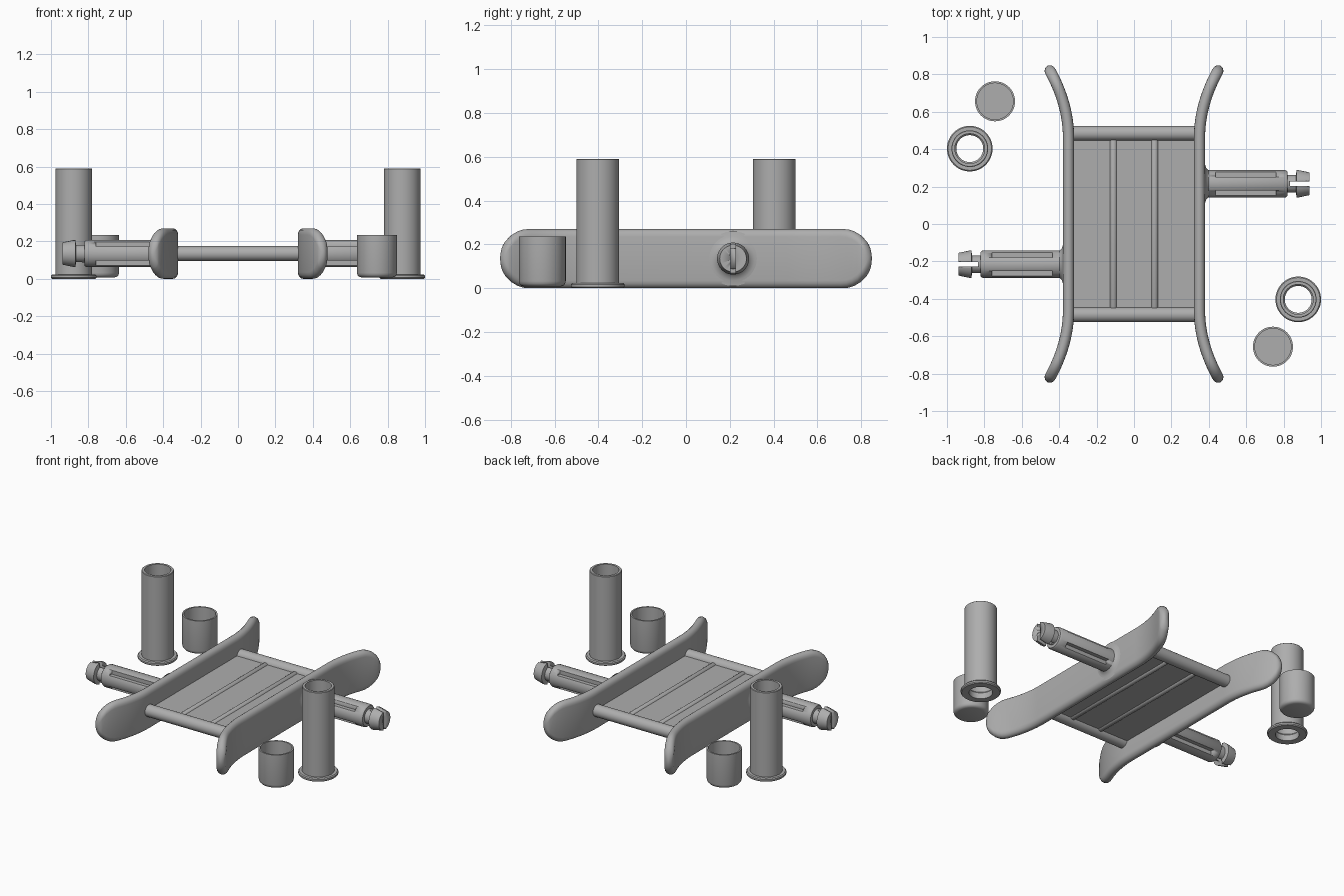
import bpy, bmesh, math
from mathutils import Matrix

if "Cube" in bpy.data.objects:
    bpy.data.objects.remove(bpy.data.objects["Cube"])

grey = bpy.data.materials.new("plain_grey")
grey.diffuse_color = (0.42, 0.42, 0.42, 1)
grey.use_nodes = True
grey.node_tree.nodes["Principled BSDF"].inputs["Base Color"].default_value = grey.diffuse_color
ZC = 0.135  # height of the frame's middle plane


def finish(name, bm, matrix=Matrix()):
    """Turn a bmesh into a smooth-by-angle grey object."""
    bmesh.ops.remove_doubles(bm, verts=bm.verts, dist=1e-5)
    bmesh.ops.recalc_face_normals(bm, faces=bm.faces)
    bm.transform(matrix)
    mesh = bpy.data.meshes.new(name)
    bm.to_mesh(mesh)
    bm.free()
    mesh.materials.append(grey)
    ob = bpy.data.objects.new(name, mesh)
    bpy.context.collection.objects.link(ob)
    bpy.ops.object.select_all(action='DESELECT')
    bpy.context.view_layer.objects.active = ob
    ob.select_set(True)
    bpy.ops.object.shade_smooth_by_angle(angle=math.radians(35))
    return ob


def lathe(name, profile, matrix, closed=False, n=48):
    """Spin (radius, height) points about z."""
    bm = bmesh.new()
    vs = [bm.verts.new((r, 0, h)) for r, h in profile]
    pairs = list(zip(vs, vs[1:])) + ([(vs[-1], vs[0])] if closed else [])
    edges = [bm.edges.new(p) for p in pairs]
    bmesh.ops.spin(bm, geom=vs + edges, cent=(0, 0, 0), axis=(0, 0, 1),
                   angle=2 * math.pi, steps=n, use_duplicate=False)
    return finish(name, bm, matrix)


def box(name, lo, hi):
    bm = bmesh.new()
    bmesh.ops.create_cube(bm, size=1)
    for v in bm.verts:
        v.co = [a + (b - a) * (c + 0.5) for a, b, c in zip(lo, hi, v.co)]
    return finish(name, bm)


def cut(ob, cutter):
    mod = ob.modifiers.new("cut", 'BOOLEAN')
    mod.operation, mod.solver, mod.object = 'DIFFERENCE', 'EXACT', cutter
    cutter.hide_render = True
    cutter.hide_set(True)


def half_turn(ob):
    """Bake modifiers and add a copy turned 180 degrees about z."""
    dg = bpy.context.evaluated_depsgraph_get()
    mesh = bpy.data.meshes.new_from_object(ob.evaluated_get(dg))
    ob.modifiers.clear()
    ob.data = mesh
    twin = bpy.data.objects.new(ob.name + "_opposite", mesh)
    twin.rotation_euler.z = math.pi
    bpy.context.collection.objects.link(twin)


def side_panel():
    """Upright board with rounded ends that flare outward."""
    L, bm, rings, k = 0.845, bmesh.new(), [], 8
    flare = [0.46 + 0.36 * i / 14 for i in range(15)]
    tip = [0.82 + 0.025 * math.sin(math.pi / 2 * i / 8) for i in range(1, 9)]
    half = flare + tip
    for y in [-v for v in reversed(half)] + half:
        a, sg = abs(y), math.copysign(1, y)
        u = max(0, (a - 0.46) / 0.37)
        x, slope = 0.35 + 0.105 * u * u, 2 * 0.105 * u / 0.37 * sg
        ln = math.hypot(1, slope)
        h = 0.135 * math.sqrt(max(0, 1 - max(0, (a - 0.72) / (L - 0.72)) ** 2))
        t = 0.03 * math.sqrt(max(0, 1 - max(0, (a - 0.815) / (L - 0.815)) ** 2))
        h, t = max(h, 0.002), max(t, 0.001)
        e = min(0.035, h)
        ring = []
        for s in (1, -1):  # top round, then bottom round
            for i in range(k + 1):
                ang = math.pi * i / k + (0 if s > 0 else math.pi)
                o = t * math.cos(ang)
                z = s * (h - e) + e * math.sin(ang)
                ring.append(bm.verts.new((x + o / ln, y - o * slope / ln, ZC + z)))
        rings.append(ring)
    for p, q in zip(rings, rings[1:]):
        for i in range(len(p)):
            j = (i + 1) % len(p)
            bm.faces.new((p[i], p[j], q[j], q[i]))
    bm.faces.new(rings[0])
    bm.faces.new(rings[-1])
    return finish("side_panel", bm)


half_turn(side_panel())

# Cross rods, floor plate and its two ribs
ROT_X = Matrix.Rotation(math.pi / 2, 4, 'Y')
ROT_Y = Matrix.Rotation(-math.pi / 2, 4, 'X')
rod = lathe("cross_rod", [(0, -0.34), (0.04, -0.34), (0.04, 0.34), (0, 0.34)],
            Matrix.Translation((0, 0.485, ZC)) @ ROT_X, n=32)
half_turn(rod)
rib = lathe("rib", [(0, -0.467), (0.013, -0.462), (0.02, -0.447),
                    (0.02, 0.447), (0.013, 0.462), (0, 0.467)],
            Matrix.Translation((0.11, 0, ZC)) @ ROT_Y, n=24)
half_turn(rib)
box("floor_plate", (-0.335, -0.46, ZC - 0.01), (0.335, 0.46, ZC + 0.01))

# Axle peg with four corner grooves and a split snap head
AX = Matrix.Translation((0, 0.215, ZC)) @ ROT_X
peg = lathe("axle_peg", [(0, 0.36), (0.073, 0.36), (0.073, 0.81), (0.066, 0.82),
                         (0.047, 0.82), (0.047, 0.865), (0.073, 0.87),
                         (0.073, 0.88), (0.061, 0.937), (0, 0.937)], AX)
for sy in (-1, 1):
    for sz in (-1, 1):
        ys = sorted((0.215 + sy * 0.037, 0.215 + sy * 0.1))
        zs = sorted((ZC + sz * 0.037, ZC + sz * 0.1))
        cut(peg, box("groove_cutter", (0.435, ys[0], zs[0]), (0.76, ys[1], zs[1])))
cut(peg, box("slot_cutter", (0.835, 0.203, 0), (1, 0.227, 0.3)))
half_turn(peg)

# Shallow boss where the peg meets the panel
half_turn(lathe("peg_boss", [(0, 0.37), (0.125, 0.378), (0.10, 0.381),
                             (0.083, 0.387), (0.073, 0.397), (0, 0.397)], AX))

# Flanged wheel sleeve, open at both ends with a narrow lower lip
half_turn(lathe("wheel_sleeve",
                [(0.072, 0), (0.116, 0), (0.122, 0.006), (0.122, 0.017),
                 (0.116, 0.023), (0.098, 0.023), (0.098, 0.587), (0.095, 0.59),
                 (0.08, 0.59), (0.08, 0.05), (0.072, 0.04)],
                Matrix.Translation((0.878, -0.403, 0)), closed=True))

# Open cap with a rounded bottom edge
half_turn(lathe("end_cap",
                [(0, 0.008), (0.085, 0.008), (0.097, 0.012), (0.104, 0.02),
                 (0.107, 0.032), (0.107, 0.235), (0.097, 0.235), (0.097, 0.03),
                 (0, 0.03)],
                Matrix.Translation((0.743, -0.656, 0))))

for ob in [o for o in bpy.data.objects if "cutter" in o.name]:
    bpy.data.objects.remove(ob)
